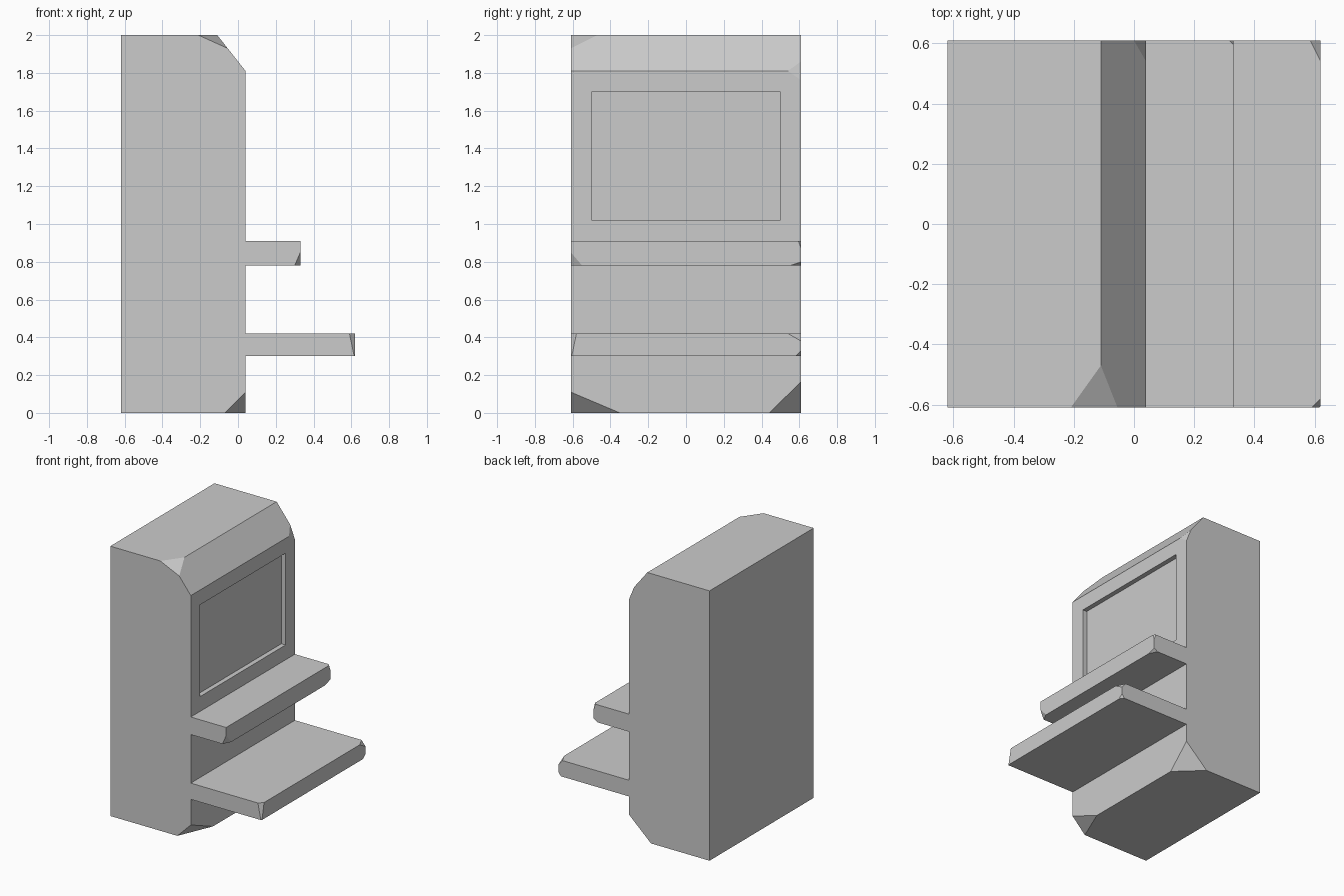
import bpy
import bmesh
from mathutils import Vector

if "Cube" in bpy.data.objects:
    bpy.data.objects.remove(bpy.data.objects["Cube"])

GREY = (0.6, 0.6, 0.6, 1)
grey = bpy.data.materials.new("light grey")
grey.diffuse_color = GREY
grey.use_nodes = True
grey.node_tree.nodes["Principled BSDF"].inputs["Base Color"].default_value = GREY

HALF = 0.61   # half depth along y


def chip(bm, points):
    """Slice off the corner beyond the plane through three points."""
    a, b, c = (Vector(p) for p in points)
    normal = (b - a).cross(c - a).normalized()
    centre = sum((v.co for v in bm.verts), Vector()) / len(bm.verts)
    if normal.dot(centre - a) > 0:
        normal.negate()
    geom = bm.verts[:] + bm.edges[:] + bm.faces[:]
    bmesh.ops.bisect_plane(bm, geom=geom, plane_co=a, plane_no=normal,
                           clear_outer=True, dist=1e-5)
    bmesh.ops.holes_fill(bm, edges=[e for e in bm.edges if e.is_boundary])


def slab(name, profile, half=HALF, chips=()):
    """Extrude an x-z profile along y, then chip its corners."""
    bm = bmesh.new()
    face = bm.faces.new([bm.verts.new((x, -half, z)) for x, z in profile])
    new = bmesh.ops.extrude_face_region(bm, geom=[face])["geom"]
    bmesh.ops.translate(bm, vec=(0, 2 * half, 0),
                        verts=[g for g in new if isinstance(g, bmesh.types.BMVert)])
    for points in chips:
        chip(bm, points)
    bmesh.ops.recalc_face_normals(bm, faces=bm.faces)
    mesh = bpy.data.meshes.new(name)
    bm.to_mesh(mesh)
    bm.free()
    mesh.materials.append(grey)
    obj = bpy.data.objects.new(name, mesh)
    bpy.context.collection.objects.link(obj)
    return obj


def box(x0, x1, z0, z1):
    return [(x0, z0), (x1, z0), (x1, z1), (x0, z1)]


# Tall cabinet with sloped top edge and broken corners
cabinet = slab("cabinet",
               [(-0.62, 0), (0.04, 0), (0.04, 1.81), (-0.11, 2), (-0.62, 2)],
               chips=[
                   [(-0.21, -HALF, 2), (-0.11, -0.47, 2), (-0.055, -HALF, 1.93)],
                   [(0, HALF, 1.86), (0.04, 0.54, 1.81), (0.04, HALF, 1.76)],
                   [(-0.07, -HALF, 0), (0.04, -HALF, 0.11), (0.04, -0.35, 0)],
                   [(-0.14, HALF, 0), (0.04, HALF, 0.165), (0.04, 0.44, 0)],
               ])

# Recessed screen cut into the cabinet face
cutter = slab("screen_cutter", box(0.005, 0.2, 1.02, 1.70), half=0.5)
cutter.hide_render = True
cutter.hide_set(True)
cut = cabinet.modifiers.new("screen_recess", 'BOOLEAN')
cut.operation = 'DIFFERENCE'
cut.solver = 'EXACT'
cut.object = cutter
bpy.context.view_layer.objects.active = cabinet
bpy.ops.object.modifier_apply(modifier=cut.name)
bpy.data.objects.remove(cutter)

# Upper shelf
slab("upper_shelf", box(0.03, 0.33, 0.78, 0.91), chips=[
    [(0.30, -HALF, 0.78), (0.33, -HALF, 0.85), (0.33, -0.55, 0.78)],
    [(0.30, HALF, 0.78), (0.33, HALF, 0.80), (0.33, 0.55, 0.78)],
    [(0.315, HALF, 0.91), (0.33, HALF, 0.87), (0.33, 0.595, 0.91)],
])

# Lower shelf
slab("lower_shelf", box(0.03, 0.62, 0.30, 0.42), chips=[
    [(0.59, -HALF, 0.42), (0.62, -0.58, 0.42), (0.615, -HALF, 0.30)],
    [(0.585, HALF, 0.42), (0.62, 0.54, 0.42), (0.62, HALF, 0.38)],
    [(0.60, HALF, 0.30), (0.62, 0.58, 0.30), (0.62, HALF, 0.33)],
])
